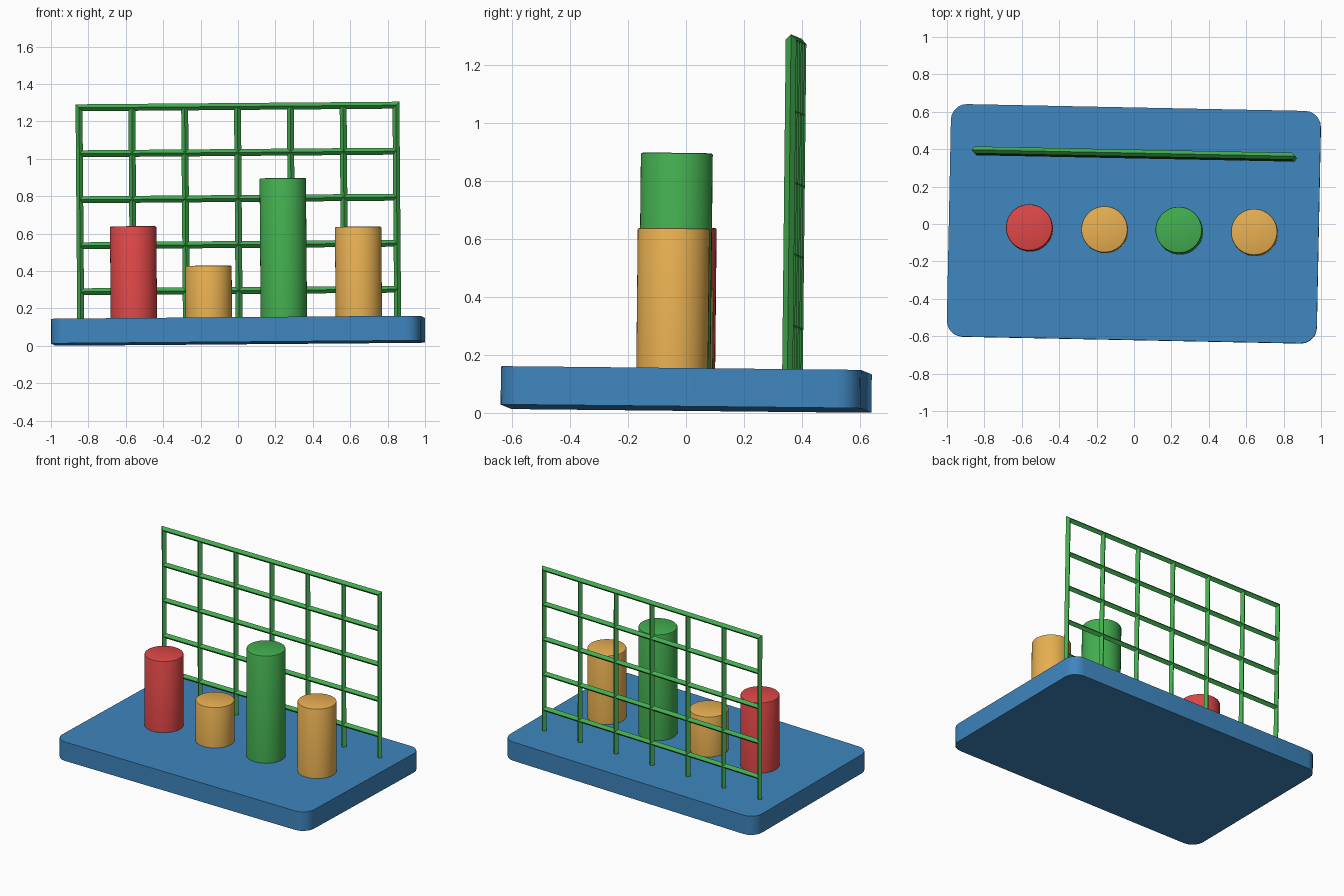
import bpy, bmesh
from math import radians
from mathutils import Euler, Matrix

if "Cube" in bpy.data.objects:
    bpy.data.objects.remove(bpy.data.objects["Cube"])

# slight overall tilt of the model, lifted to stand on z = 0
TILT = Matrix.Translation((0, 0, 0.0148)) @ Euler(
    (radians(-0.6), radians(-0.47), radians(-1.15))).to_matrix().to_4x4()


def material(name, rgb):
    m = bpy.data.materials.new(name)
    m.diffuse_color = (*rgb, 1)
    m.use_nodes = True
    m.node_tree.nodes["Principled BSDF"].inputs["Base Color"].default_value = m.diffuse_color
    return m


BLUE = material("blue", (0.048, 0.238, 0.52))
RED = material("red", (0.745, 0.063, 0.063))
GREEN = material("green", (0.056, 0.423, 0.080))
ORANGE = material("orange", (0.807, 0.434, 0.084))


def make_object(name, bm, mat, loc, smooth=False):
    bmesh.ops.recalc_face_normals(bm, faces=bm.faces)
    mesh = bpy.data.meshes.new(name)
    bm.to_mesh(mesh)
    bm.free()
    mesh.materials.append(mat)
    ob = bpy.data.objects.new(name, mesh)
    bpy.context.collection.objects.link(ob)
    ob.matrix_world = TILT @ Matrix.Translation(loc)
    if smooth:
        bpy.ops.object.select_all(action='DESELECT')
        ob.select_set(True)
        bpy.context.view_layer.objects.active = ob
        bpy.ops.object.shade_smooth_by_angle(angle=radians(35))
    return ob


# base slab with rounded vertical corners
W, D, H = 1.978, 1.243, 0.132
bm = bmesh.new()
bmesh.ops.create_cube(bm, size=1, matrix=Matrix.Diagonal((W, D, H, 1)))
uprights = [e for e in bm.edges
            if abs(e.verts[0].co.z - e.verts[1].co.z) > H / 2]
bmesh.ops.bevel(bm, geom=uprights, offset=0.085, segments=5,
                profile=0.5, affect='EDGES')
make_object("base_slab", bm, BLUE, (0, 0, H / 2), smooth=True)

# row of four columns with softened top rims
SINK, R = 0.02, 0.124
columns = [("left_column", 0.628, RED), ("short_column", 0.414, ORANGE),
           ("tall_column", 0.879, GREEN), ("right_column", 0.616, ORANGE)]
for i, (name, top, mat) in enumerate(columns):
    bottom = H - SINK
    h = top - bottom
    bm = bmesh.new()
    bmesh.ops.create_cone(bm, cap_ends=True, segments=48, radius1=R,
                          radius2=R, depth=h)
    rim = [e for e in bm.edges if all(v.co.z > 0 for v in e.verts)]
    bmesh.ops.bevel(bm, geom=rim, offset=0.006, segments=2,
                    profile=0.5, affect='EDGES')
    make_object(name, bm, mat, (-0.555 + 0.401 * i, -0.036, bottom + h / 2),
                smooth=True)

# upright lattice: a flat grid turned into diamond-section bars
STEP_X, STEP_Z, COLS, ROWS = 0.2825, 0.246, 6, 5
bm = bmesh.new()
grid = [[bm.verts.new(((c - COLS / 2) * STEP_X, 0, r * STEP_Z))
         for c in range(COLS + 1)] for r in range(ROWS + 1)]
for r in range(ROWS):
    for c in range(COLS):
        bm.faces.new((grid[r][c], grid[r][c + 1],
                      grid[r + 1][c + 1], grid[r + 1][c]))
lattice = make_object("back_lattice", bm, GREEN, (0, 0.366, 0.039))
wire = lattice.modifiers.new("bars", 'WIREFRAME')
wire.thickness = 0.037
wire.use_boundary = True
wire.use_even_offset = True
wire.use_replace = True
